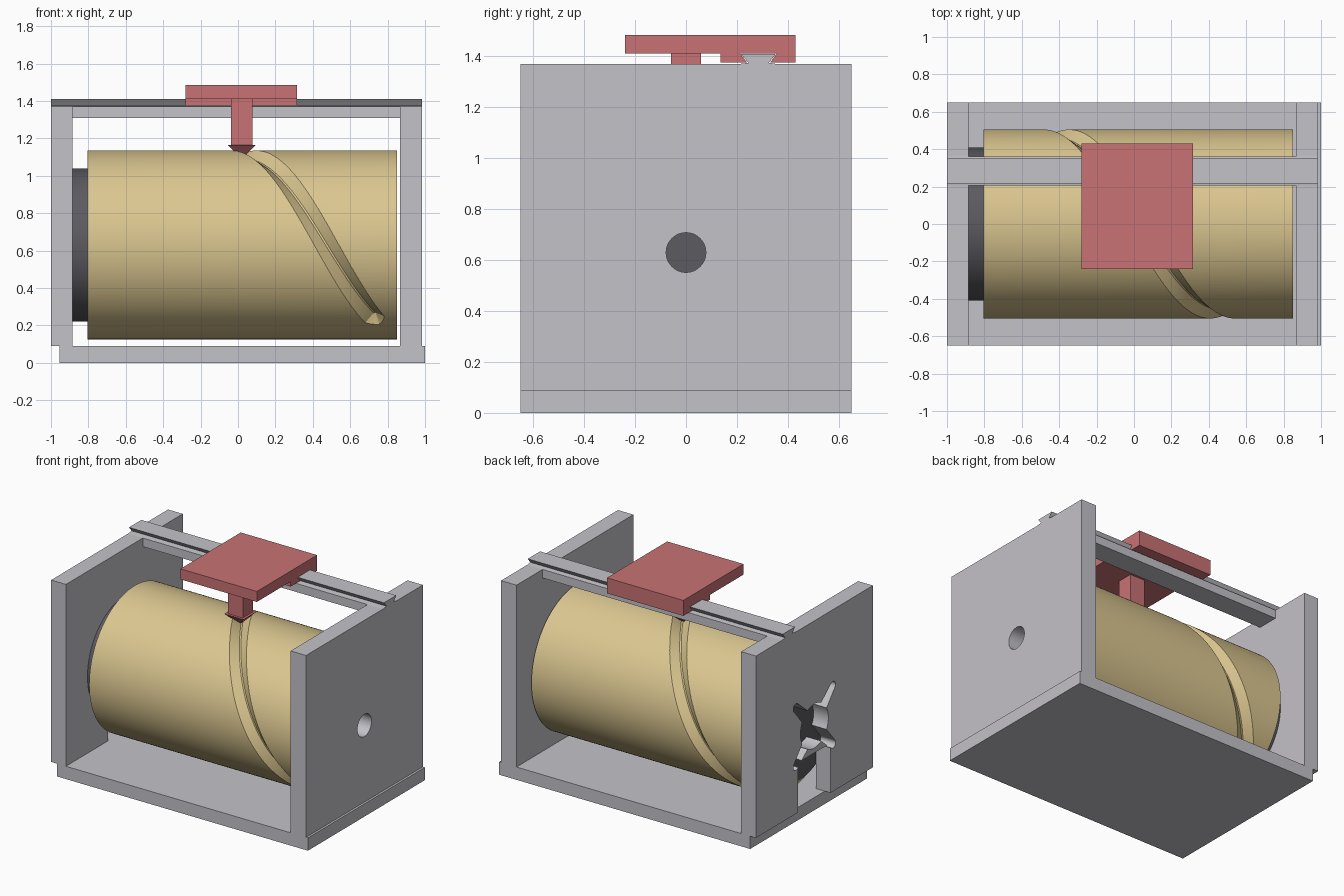
import bpy, bmesh, math
from mathutils import Vector

if "Cube" in bpy.data.objects:
    bpy.data.objects.remove(bpy.data.objects["Cube"])

AXIS_Z, DRUM_R = 0.63, 0.505


def material(name, rgb):
    m = bpy.data.materials.new(name)
    m.diffuse_color = (*rgb, 1)
    m.use_nodes = True
    m.node_tree.nodes["Principled BSDF"].inputs["Base Color"].default_value = m.diffuse_color
    return m


GREY = material("light grey", (0.55, 0.54, 0.58))
RED = material("soft red", (0.58, 0.17, 0.175))
TAN = material("tan", (0.71, 0.57, 0.28))
DARK = material("dark grey", (0.105, 0.105, 0.12))


def finish(name, bm, mat):
    bmesh.ops.recalc_face_normals(bm, faces=bm.faces)
    me = bpy.data.meshes.new(name)
    bm.to_mesh(me)
    bm.free()
    ob = bpy.data.objects.new(name, me)
    bpy.context.collection.objects.link(ob)
    if mat:
        me.materials.append(mat)
    return ob


def loft(name, rings, mat=None):
    """Skin closed rings of equal length and cap both ends."""
    bm = bmesh.new()
    rows = [[bm.verts.new(p) for p in ring] for ring in rings]
    n = len(rows[0])
    for a, b in zip(rows, rows[1:]):
        for i in range(n):
            j = (i + 1) % n
            bm.faces.new((a[i], a[j], b[j], b[i]))
    bm.faces.new(rows[0])
    bm.faces.new(rows[-1])
    return finish(name, bm, mat)


def extrude_x(name, profile, x0, x1, mat=None):
    """Extrude a (y, z) profile along x."""
    return loft(name, [[(x, y, z) for y, z in profile] for x in (x0, x1)], mat)


def box(name, x0, x1, y0, y1, z0, z1, mat=None):
    return extrude_x(name, [(y0, z0), (y1, z0), (y1, z1), (y0, z1)], x0, x1, mat)


def circle(r, n):
    return [(r * math.cos(2 * math.pi * i / n), AXIS_Z + r * math.sin(2 * math.pi * i / n))
            for i in range(n)]


def cut(ob, cutter):
    mod = ob.modifiers.new("cut", 'BOOLEAN')
    mod.operation, mod.solver, mod.object = 'DIFFERENCE', 'EXACT', cutter
    bpy.context.view_layer.objects.active = ob
    bpy.ops.object.modifier_apply(modifier=mod.name)
    bpy.data.objects.remove(cutter)


def smooth(ob):
    bpy.ops.object.select_all(action='DESELECT')
    ob.select_set(True)
    bpy.context.view_layer.objects.active = ob
    bpy.ops.object.shade_smooth_by_angle(angle=math.radians(25))


# Frame: base and two end walls
box("base_plate", -0.955, 1.0, -0.65, 0.65, 0, 0.09, GREY)
left = box("left_wall", -1.0, -0.885, -0.65, 0.65, 0.09, 1.37, GREY)
right = box("right_wall", 0.865, 0.985, -0.65, 0.65, 0.09, 1.37, GREY)

# Shaft hole in the right wall
cut(right, extrude_x("hole_cutter", circle(0.078, 48), 0.8, 1.1))
smooth(right)

# Motor opening in the left wall: lower slot, hub hole and four round-ended arms
cut(left, box("slot_cutter", -1.1, -0.8, -0.18, 0.18, 0.0, 0.44))
cut(left, extrude_x("hub_cutter", circle(0.155, 48), -1.1, -0.8))
for k in range(4):
    a = math.radians(45 + 90 * k)
    outline = [(0.05, 0.05), (0.05, -0.05)]
    for i in range(9):
        t = math.radians(-90 + 22.5 * i)
        outline.append((0.29 + 0.03 * math.cos(t), 0.03 * math.sin(t)))
    prof = [(u * math.cos(a) - v * math.sin(a), AXIS_Z + u * math.sin(a) + v * math.cos(a))
            for u, v in outline]
    cut(left, extrude_x("arm_cutter", prof, -1.1, -0.8))
smooth(left)

# Drum with a central bore
drum = extrude_x("drum", circle(DRUM_R, 128), -0.805, 0.85, TAN)
cut(drum, extrude_x("bore_cutter", circle(0.08, 48), -0.9, 0.9))

# Helical V groove with cone-shaped ends
T0, T1, K = math.radians(-52), math.radians(232), 0.2825
HALF, DEPTH, LIFT = 0.055, 0.045, 0.03
along = Vector((-K, DRUM_R)).normalized()
across = Vector((-along.y, along.x)) * -1


def groove_ring(theta, shift=0.0):
    """V section across the path; shift moves into the cone-shaped end."""
    a = abs(shift) / HALF
    c = Vector((0.73 - K * (theta - T0), DRUM_R * theta)) + along * shift
    w = HALF * math.sqrt(1 - a * a)
    d = DEPTH * (1 - a)
    top = w * (1 + LIFT / DEPTH)
    ring = []
    for off, r in ((-top, DRUM_R + LIFT), (top, DRUM_R + LIFT),
                   (0.1 * w, DRUM_R - d), (-0.1 * w, DRUM_R - d)):
        p = c + across * off
        t = p.y / DRUM_R
        ring.append((p.x, -r * math.cos(t), AXIS_Z + r * math.sin(t)))
    return ring


ends = [HALF * math.sin(math.radians(t)) for t in (15, 30, 45, 60, 75, 85)]
rings = [groove_ring(T0, -s) for s in reversed(ends)]
rings += [groove_ring(T0 + (T1 - T0) * i / 100) for i in range(101)]
rings += [groove_ring(T1, s) for s in ends]
cut(drum, loft("groove_cutter", rings))
smooth(drum)

# Drive disc between drum and left wall
smooth(extrude_x("drive_disc", circle(0.41, 96), -0.885, -0.805, DARK))

# Dovetail rail across the top
extrude_x("rail", [(0.205, 1.31), (0.36, 1.31), (0.36, 1.37), (0.325, 1.375), (0.353, 1.41),
                   (0.216, 1.41), (0.245, 1.375), (0.205, 1.37)], -1.0, 0.985, GREY)

# Sliding carriage: plate and two jaws around the rail
CX0, CX1 = -0.28, 0.315
box("carriage_plate", CX0, CX1, -0.24, 0.43, 1.411, 1.485, RED)
extrude_x("front_jaw", [(0.135, 1.376), (0.24, 1.376), (0.212, 1.412), (0.135, 1.412)],
          CX0, CX1, RED)
extrude_x("back_jaw", [(0.33, 1.376), (0.43, 1.376), (0.43, 1.412), (0.357, 1.412)],
          CX0, CX1, RED)

# Follower: square stem with a pyramid tip riding in the groove
PX = 0.02
box("follower_stem", PX - 0.058, PX + 0.058, -0.058, 0.058, 1.165, 1.412, RED)
loft("follower_tip", [[(PX + sx * h, sy * h, z) for sx, sy in ((-1, -1), (1, -1), (1, 1), (-1, 1))]
                      for h, z in ((0.075, 1.165), (0.012, 1.1))], RED)
